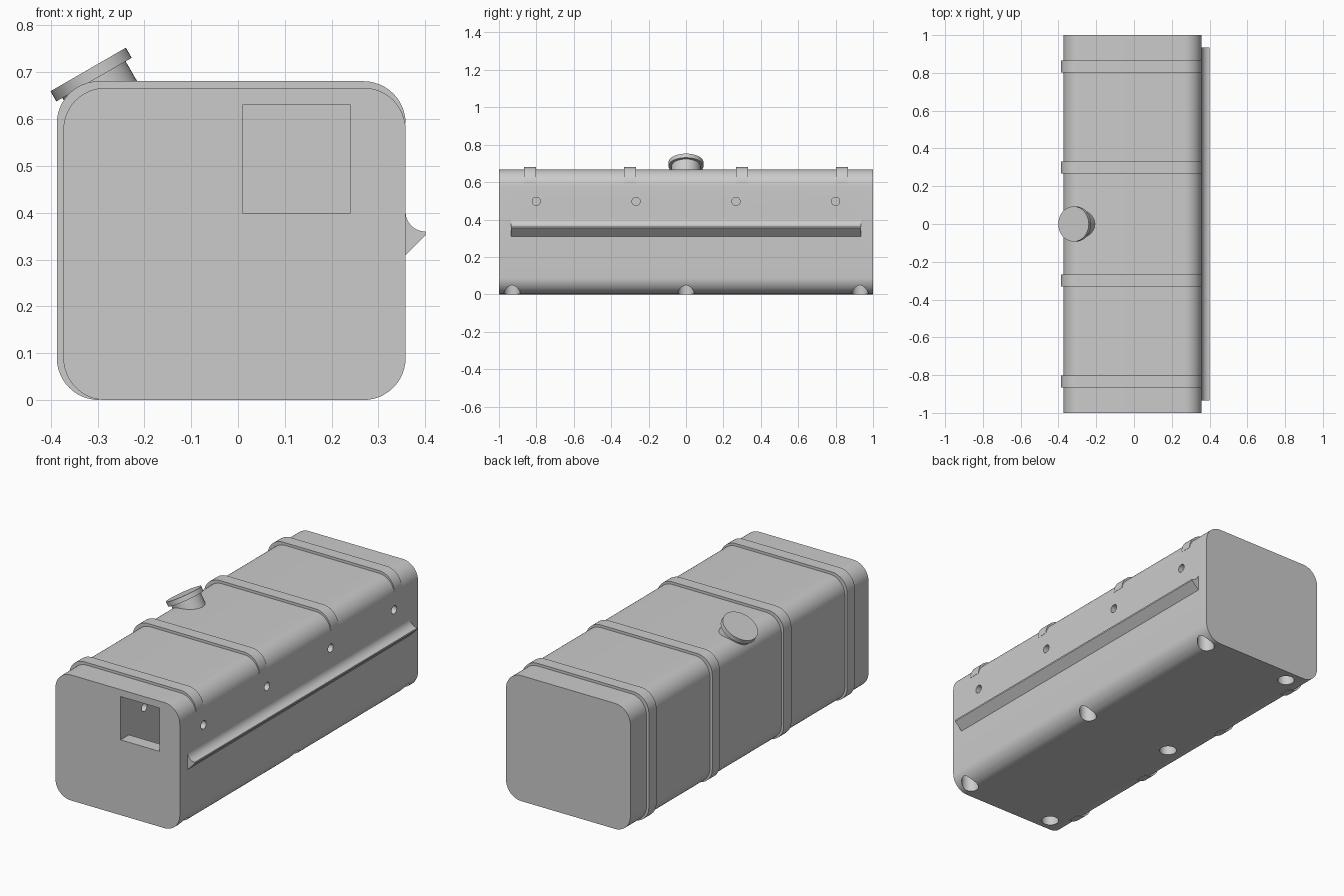
import bpy, bmesh, math
from mathutils import Matrix, Vector

if "Cube" in bpy.data.objects:
    bpy.data.objects.remove(bpy.data.objects["Cube"], do_unlink=True)

grey = bpy.data.materials.new("plain_grey")
grey.use_nodes = True
colour = (0.6, 0.6, 0.6, 1)
grey.diffuse_color = colour
grey.node_tree.nodes["Principled BSDF"].inputs["Base Color"].default_value = colour


def make(name, bm):
    bmesh.ops.recalc_face_normals(bm, faces=bm.faces)
    mesh = bpy.data.meshes.new(name)
    bm.to_mesh(mesh)
    bm.free()
    mesh.materials.append(grey)
    ob = bpy.data.objects.new(name, mesh)
    bpy.context.collection.objects.link(ob)
    return ob


def arc(cx, cz, r, start, end, steps=12):
    angles = [math.radians(start + (end - start) * i / steps) for i in range(steps + 1)]
    return [(cx + r * math.cos(a), cz + r * math.sin(a)) for a in angles]


def extrude(name, profile, y0, y1):
    """Extrude an x-z profile along y."""
    bm = bmesh.new()
    face = bm.faces.new([bm.verts.new((x, y0, z)) for x, z in profile])
    new = bmesh.ops.extrude_face_region(bm, geom=[face])["geom"]
    bmesh.ops.translate(bm, vec=(0, y1 - y0, 0),
                        verts=[v for v in new if isinstance(v, bmesh.types.BMVert)])
    return make(name, bm)


def cylinder(name, r, a, b, segments=48):
    a, b = Vector(a), Vector(b)
    bm = bmesh.new()
    turn = (b - a).to_track_quat('Z', 'Y').to_matrix().to_4x4()
    bmesh.ops.create_cone(bm, cap_ends=True, segments=segments, radius1=r, radius2=r,
                          depth=(b - a).length, matrix=Matrix.Translation((a + b) / 2) @ turn)
    return make(name, bm)


def box(name, x0, x1, y0, y1, z0, z1):
    return extrude(name, [(x0, z0), (x1, z0), (x1, z1), (x0, z1)], y0, y1)


def smooth(ob):
    bpy.ops.object.select_all(action='DESELECT')
    bpy.context.view_layer.objects.active = ob
    ob.select_set(True)
    bpy.ops.object.shade_smooth_by_angle(angle=math.radians(30))


LEFT, RIGHT, TOP, R = -0.373, 0.358, 0.667, 0.09

# Tank body
body = extrude("tank_body",
               arc(LEFT + R, R, R, 270, 180) + arc(LEFT + R, TOP - R, R, 180, 90)
               + arc(RIGHT - R, TOP - R, R, 90, 0) + arc(RIGHT - R, R, R, 0, -90), -1, 1)

# Front opening, side bolt holes and bottom sockets
cutters = [box("opening_cutter", 0.01, 0.24, -1.1, -0.9, 0.4, 0.63),
           box("cavity_cutter", 0.01, 0.24, -0.93, -0.6, 0.2, 0.63)]
for y in (-0.8, -0.267, 0.267, 0.8):
    cutters.append(cylinder("bolt_cutter", 0.022, (-0.05, y, 0.497), (0.5, y, 0.497), 24))
for y in (-0.93, 0, 0.93):
    for x in (-0.225, 0.305):
        cutters.append(cylinder("socket_cutter", 0.043, (x, y, -0.1), (x, y, 0.12), 32))
bpy.context.view_layer.objects.active = body
for cutter in cutters:
    mod = body.modifiers.new("cut", 'BOOLEAN')
    mod.operation, mod.solver, mod.object = 'DIFFERENCE', 'EXACT', cutter
    bpy.ops.object.modifier_apply(modifier=mod.name)
    bpy.data.objects.remove(cutter, do_unlink=True)
smooth(body)

# Straps wrapped round the outer side and top, fading out at the rail side
T = 0.014


def strap_path(r):
    return (arc(LEFT - T + R, R, r, 270, 180) + arc(LEFT - T + R, TOP + T - R, r, 180, 90)
            + arc(RIGHT - R, TOP + T - R, r, 90, 0))


for i, y in enumerate((-0.833, -0.3, 0.3, 0.833)):
    smooth(extrude(f"strap_{i + 1}", strap_path(R) + strap_path(R - 0.03)[::-1],
                   y - 0.032, y + 0.032))

# Side rail with a hollowed upper face
smooth(extrude("side_rail", [(RIGHT - 0.01, 0.31), (RIGHT, 0.31), (0.4, 0.352)]
               + arc(0.4, 0.402, 0.042, 270, 180) + [(RIGHT - 0.01, 0.402)], -0.935, 0.935))

# Tilted filler neck and cap
axis = Vector((-0.5, 0, 0.866))
top = Vector((-0.32, 0, 0.706))
smooth(cylinder("filler_neck", 0.078, top - axis * 0.13, top - axis * 0.01))
smooth(cylinder("filler_cap", 0.093, top - axis * 0.025, top))
